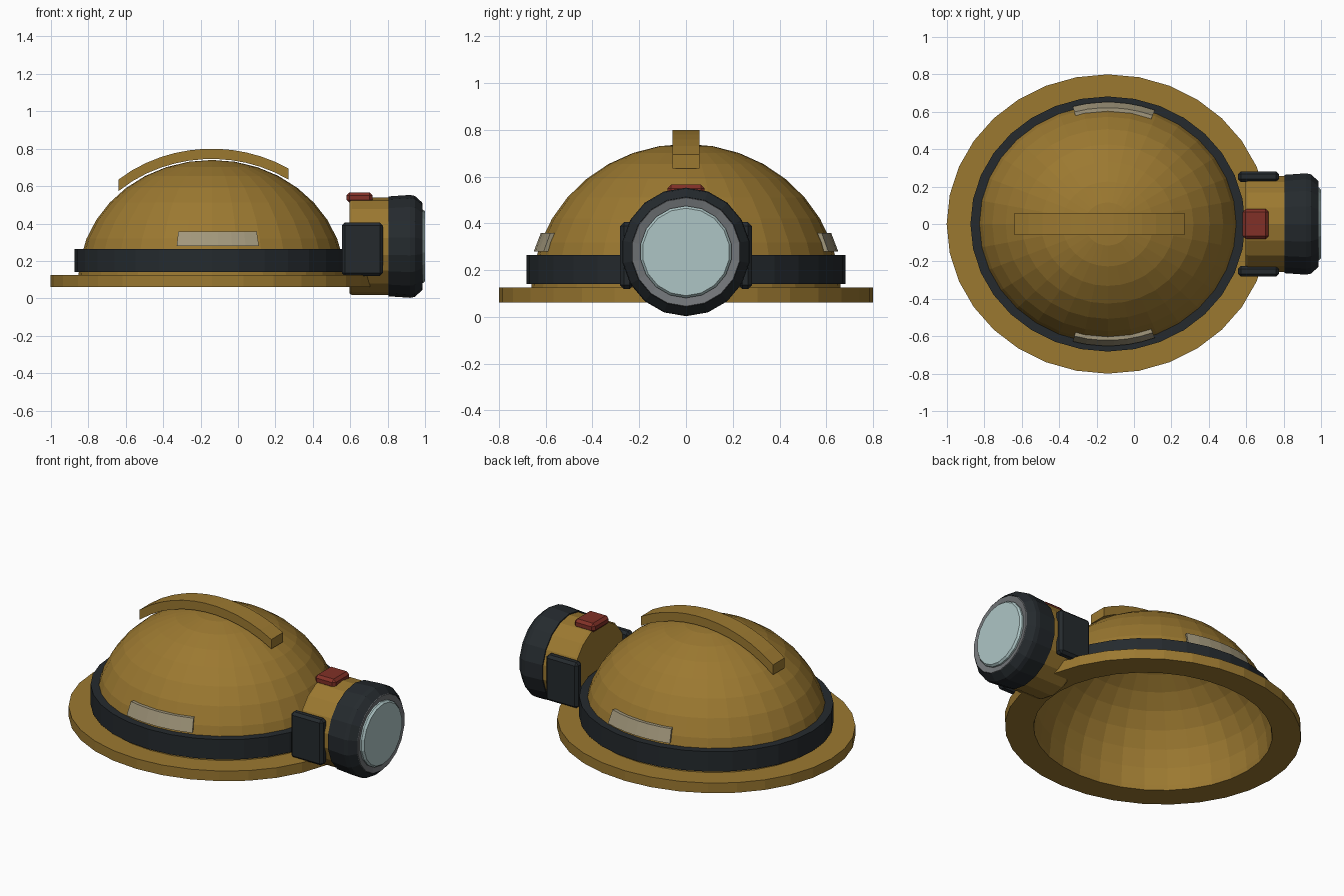
import bpy, bmesh
from math import sin, cos, pi, sqrt, radians
from mathutils import Vector

if "Cube" in bpy.data.objects:
    bpy.data.objects.remove(bpy.data.objects["Cube"])

CX, SX = -0.14, 1.077          # helmet centre and lengthwise stretch
LZ = 0.278                     # lamp axis height


def material(name, rgb):
    m = bpy.data.materials.new(name)
    m.diffuse_color = (*rgb, 1)
    m.use_nodes = True
    m.node_tree.nodes["Principled BSDF"].inputs["Base Color"].default_value = m.diffuse_color
    return m


OCHRE = material("ochre", (0.33, 0.19, 0.03))
DARK = material("dark_rubber", (0.018, 0.023, 0.027))
GREY = material("rim_grey", (0.17, 0.18, 0.19))
GLASS = material("lens_glass", (0.42, 0.56, 0.56))
RED = material("switch_red", (0.22, 0.03, 0.02))
TAPE = material("reflective_tape", (0.36, 0.31, 0.2))


def finish(name, bm, mat):
    bmesh.ops.remove_doubles(bm, verts=bm.verts, dist=1e-5)
    bmesh.ops.recalc_face_normals(bm, faces=bm.faces)
    me = bpy.data.meshes.new(name)
    bm.to_mesh(me)
    bm.free()
    me.materials.append(mat)
    ob = bpy.data.objects.new(name, me)
    bpy.context.collection.objects.link(ob)
    return ob


def lathe(name, profile, n, place, mat, closed=False):
    """Revolve (radius, height) points; place(r, angle, h) gives the position."""
    bm = bmesh.new()
    rings = [[bm.verts.new(place(r, 2 * pi * i / n, h)) for i in range(n)] for r, h in profile]
    pairs = list(zip(rings, rings[1:])) + ([(rings[-1], rings[0])] if closed else [])
    for a, b in pairs:
        for i in range(n):
            j = (i + 1) % n
            bm.faces.new((a[i], a[j], b[j], b[i]))
    return finish(name, bm, mat)


def sweep(name, sections, mat):
    """Skin a row of four-cornered sections and cap both ends."""
    bm = bmesh.new()
    rows = [[bm.verts.new(p) for p in s] for s in sections]
    for a, b in zip(rows, rows[1:]):
        for i in range(4):
            j = (i + 1) % 4
            bm.faces.new((a[i], a[j], b[j], b[i]))
    bm.faces.new(rows[0])
    bm.faces.new(rows[-1])
    return finish(name, bm, mat)


def block(name, lo, hi, bevel, mat):
    bm = bmesh.new()
    bmesh.ops.create_cube(bm, size=1)
    lo, hi = Vector(lo), Vector(hi)
    for v in bm.verts:
        v.co = (lo + hi) / 2 + v.co * (hi - lo)
    bmesh.ops.bevel(bm, geom=list(bm.edges), offset=bevel, segments=1, affect='EDGES')
    return finish(name, bm, mat)


def upright(r, a, h):
    return (CX + SX * r * cos(a), r * sin(a), h)


def forward(r, a, h):
    return (h, r * sin(a), LZ + r * cos(a))


# helmet shell: outer dome, brim and hollow inside
steps = 9
arc = [pi / 2 * k / steps for k in range(steps + 1)]
outer = [(0.662 * sin(t), 0.1 + 0.64 * cos(t)) for t in arc[:-1]] + [(0.662, 0.125)]
brim = [(0.8, 0.125), (0.8, 0.062), (0.645, 0.062)]
inner = [(0.64 * sin(t), 0.09 + 0.615 * cos(t)) for t in reversed(arc)]
lathe("helmet_shell", outer + brim + inner, 32, upright, OCHRE)

# strap round the dome
lathe("helmet_band", [(0.682, 0.14), (0.682, 0.264), (0.63, 0.264), (0.65, 0.14)],
      32, upright, DARK, closed=True)

# crest along the top
crest = []
for k in range(13):
    d = -0.5 + 0.91 * k / 12
    low = 0.1 + 0.645 * sqrt(1 - (d / 0.735) ** 2)
    top = 0.1 + 0.70 * sqrt(1 - (d / 0.775) ** 2)
    crest.append([(CX + d, y, z) for y, z in ((-0.058, low), (0.058, low), (0.058, top), (-0.058, top))])
sweep("crest_ridge", crest, OCHRE)

# reflective strips on both sides
for side, label in ((-1, "front"), (1, "back")):
    strip = []
    for k in range(7):
        a = radians(-15.5 + 36.5 * k / 6)
        strip.append([(CX + SX * r * sin(a), side * r * cos(a), z)
                      for r, z in ((0.62, 0.28), (0.652, 0.28), (0.622, 0.358), (0.59, 0.358))])
    sweep(label + "_reflector", strip, TAPE)

# lamp housing, bezel, rim and lens
N = 18
lathe("lamp_housing", [(0, 0.595), (0.252, 0.595), (0.26, 0.61), (0.26, 0.83), (0, 0.83)], N, forward, OCHRE)
lathe("lamp_bezel", [(0.2, 0.805), (0.267, 0.805), (0.275, 0.92), (0.27, 0.945), (0.235, 0.984), (0.22, 0.95)],
      N, forward, DARK, closed=True)
lathe("lamp_rim", [(0.236, 0.975), (0.232, 0.986), (0.197, 0.978), (0.19, 0.94), (0.236, 0.94)],
      N, forward, GREY, closed=True)
lathe("lamp_lens", [(0, 0.95), (0.197, 0.95), (0.197, 0.988), (0.187, 1.0), (0, 1.0)], N, forward, GLASS)

# side clamps holding the lamp to the band
for side, label in ((-1, "front"), (1, "back")):
    ys = sorted((side * 0.225, side * 0.282))
    block(label + "_lamp_clamp", (0.555, ys[0], 0.12), (0.775, ys[1], 0.405), 0.016, DARK)

# power switch
block("lamp_switch", (0.58, -0.08, 0.51), (0.72, 0.08, 0.566), 0.016, RED)
